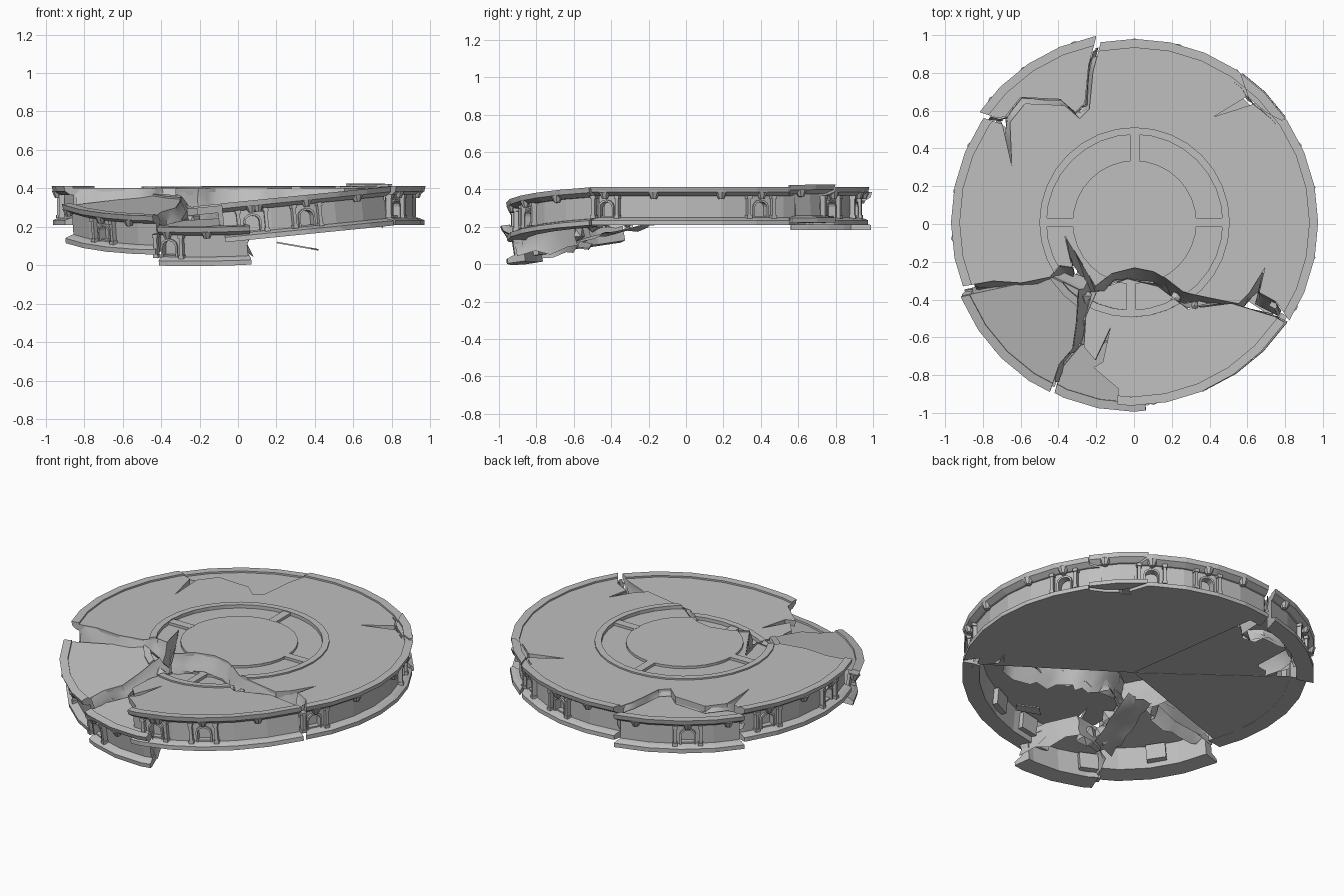
import bpy, bmesh, random
from math import sin, cos, pi, radians
from mathutils import Matrix, Vector

random.seed(4)
cube = bpy.data.objects.get("Cube")
if cube:
    bpy.data.objects.remove(cube, do_unlink=True)

stone = bpy.data.materials.new("grey_stone")
stone.use_nodes = True
GREY = (0.52, 0.52, 0.52, 1)
stone.diffuse_color = GREY
stone.node_tree.nodes["Principled BSDF"].inputs["Base Color"].default_value = GREY
SIDES = 32


def finish(name, bm, matrix=Matrix(), smooth=None):
    bmesh.ops.recalc_face_normals(bm, faces=bm.faces)
    mesh = bpy.data.meshes.new(name)
    bm.to_mesh(mesh)
    bm.free()
    mesh.materials.append(stone)
    mesh.transform(matrix)
    ob = bpy.data.objects.new(name, mesh)
    bpy.context.scene.collection.objects.link(ob)
    if smooth:
        bpy.context.view_layer.objects.active = ob
        ob.select_set(True)
        bpy.ops.object.shade_smooth_by_angle(angle=radians(smooth))
        ob.select_set(False)
    return ob


def lathe(profile):
    """Closed solid of revolution; first and last points lie on the axis."""
    bm = bmesh.new()
    rings = []
    for r, z in profile:
        if r == 0:
            rings.append([bm.verts.new((0, 0, z))] * SIDES)
        else:
            rings.append([bm.verts.new((r * cos(2 * pi * i / SIDES), r * sin(2 * pi * i / SIDES), z))
                          for i in range(SIDES)])
    for a, b in zip(rings, rings[1:]):
        for i in range(SIDES):
            j = (i + 1) % SIDES
            bm.faces.new(dict.fromkeys((a[i], a[j], b[j], b[i])))
    return bm


def prism(bm, points, low, high, place=Matrix()):
    """Extrude a flat outline between two heights."""
    face = bm.faces.new([bm.verts.new((x, y, low)) for x, y in points])
    top = bmesh.ops.extrude_face_region(bm, geom=[face])["geom"]
    moved = [v for v in top if isinstance(v, bmesh.types.BMVert)]
    bmesh.ops.translate(bm, verts=moved, vec=(0, 0, high - low))
    bmesh.ops.transform(bm, matrix=place, verts=moved + list(face.verts))


def box(bm, x0, x1, y0, y1, z0, z1, place=Matrix()):
    prism(bm, [(x0, y0), (x1, y0), (x1, y1), (x0, y1)], z0, z1, place)


def boolean(ob, cutter, operation):
    mod = ob.modifiers.new("cut", "BOOLEAN")
    mod.operation, mod.object, mod.solver = operation, cutter, "EXACT"
    graph = bpy.context.evaluated_depsgraph_get()
    mesh = bpy.data.meshes.new_from_object(ob.evaluated_get(graph))
    ob.modifiers.clear()
    ob.data = mesh
    bpy.data.objects.remove(cutter, do_unlink=True)


def inside(p, poly):
    hit = False
    for (x0, y0), (x1, y1) in zip(poly, poly[1:] + poly[:1]):
        if (y0 > p[1]) != (y1 > p[1]) and p[0] < (x1 - x0) * (p[1] - y0) / (y1 - y0) + x0:
            hit = not hit
    return hit


def turned(angle):
    return Matrix.Rotation(radians(angle), 4, "Z")


def arch(half, foot, spring):
    """Arched doorway outline in (tangent, height)."""
    curve = [(half * cos(pi * i / 6), spring + .8 * half * sin(pi * i / 6)) for i in range(7)]
    return [(half, foot)] + curve + [(-half, foot)]


# Stands an (x, y) outline upright on the wall, thickness pointing outward
UPRIGHT = Matrix(((0, 0, 1, 0), (1, 0, 0, 0), (0, 1, 0, 0), (0, 0, 0, 1)))

WINDOWS = [-67, -28, 25, 56, 76, 126, 155, 185, 222, 247, 275]
CORBELS = WINDOWS + [-83, -48, -11, 11, 40, 90, 108, 140, 170, 203, 234, 260]

# Hollow round platform: medallion, raised rim, wall and foot flange
platform = finish("platform", lathe([
    (0, .405), (.328, .405), (.328, .39), (.466, .39), (.466, .411), (.504, .411), (.504, .402),
    (.925, .402), (.925, .412), (.972, .412), (.966, .385), (.937, .365), (.922, .365),
    (.922, .25), (.942, .245), (.966, .235), (.966, .21), (.87, .21), (.87, .365), (0, .365)]))

# Arched niches sunk in the wall
bm = bmesh.new()
for a in WINDOWS:
    prism(bm, arch(.036, .258, .305), .885, .96, turned(a) @ UPRIGHT)
boolean(platform, finish("niche_cutter", bm), "DIFFERENCE")

# Break lines
crack = [(-.92, -.34), (-.75, -.31), (-.6, -.32), (-.45, -.29), (-.4, -.23), (-.33, -.24),
         (-.37, -.07), (-.28, -.22), (-.21, -.34), (-.12, -.27), (0, -.24), (.1, -.26),
         (.17, -.3), (.26, -.37), (.4, -.4), (.55, -.43), (.61, -.37), (.69, -.24),
         (.66, -.37), (.75, -.42), (.82, -.52)]
right_notch = [(.78, .54), (.7, .58), (.64, .63), (.42, .56), (.6, .67), (.56, .79)]
back_notch = [(-.18, .95), (-.22, .8), (-.24, .6), (-.29, .55), (-.37, .62), (-.58, .63),
              (-.66, .53), (-.65, .3), (-.7, .52), (-.82, .56)]
front_edge = [(-.25, -.66), (-.24, -.5), (-.18, -.36), (-.02, -.3), (.14, -.34), (.3, -.46),
              (.53, -.43), (.76, -.5)]
left_edge = [(-.93, -.37), (-.75, -.33), (-.42, -.26), (-.28, -.33), (-.29, -.5), (-.31, -.64),
             (-.38, -.72), (-.43, -.87)]
low_edge = [(-.42, -.87), (-.38, -.74), (-.28, -.62), (-.1, -.6), (0, -.75), (.06, -.94)]
back_edge = [p for p in back_notch if p[1] > .5]
right_edge = [p for p in right_notch if p[0] > .5]

# name: outline, break line, slide x, slide y, drop, tilt along x, tilt along y,
#       break depth, and how far the foot of the break leans out
CHUNKS = {
    "main_platform": (crack + [(1.3, -.75), (1.3, .85)] + right_notch + [(.85, 1.2), (-.25, 1.3)]
                      + back_notch + [(-1.2, .8), (-1.3, -.4)], crack,
                      .003, .008, 0, 0, 0, .19, (0, -.07)),
    "front_chunk": ([(-.07, -1.2), (-.07, -.88), (-.2, -.77), (-.15, -.74), (-.11, -.56), (-.19, -.73)]
                    + front_edge + [(.9, -.58), (1.2, -.75), (1, -1.2)],
                    front_edge, -.015, .01, -.083, .1, 0, .09, (-.03, .01)),
    "left_chunk": (left_edge + [(-.6, -1.3), (-1.3, -1), (-1.2, -.42)],
                   left_edge, -.015, -.02, .042, .075, .19, .12, (.05, .02)),
    "low_chunk": (low_edge + [(.1, -1.3), (-.6, -1.3)], low_edge,
                  0, -.02, -.064, .04, .15, .16, (0, .02)),
    "back_chunk": (back_edge + [(-1.2, .8), (-.8, 1.3), (-.25, 1.3)],
                   back_edge, -.02, .04, -.026, 0, 0, .1, (0, 0)),
    "right_chunk": (right_edge + [(.85, 1.2), (1.2, .85)], right_edge,
                    .003, .008, -.048, .04, .05, .06, (0, 0)),
}


def corbel(bm, a):
    """Faceted cup hanging under the rim."""
    place = turned(a) @ Matrix.Translation((.942, 0, .368)) @ Matrix.Rotation(pi, 4, "X")
    bmesh.ops.create_cone(bm, cap_ends=True, segments=8, radius1=.033, radius2=.016,
                          depth=.036, matrix=place)


def window_frame(bm, a):
    place = turned(a)
    for s in (-1, 1):
        # pillar with foot and head blocks
        for half, low, high in ((.009, .25, .366), (.014, .245, .262), (.014, .35, .368)):
            box(bm, .91, .932 + half, s * .072 - half, s * .072 + half, low, high, place)
    outer, inner = arch(.046, .25, .308), arch(.036, .25, .305)
    for i in range(len(outer) - 1):
        prism(bm, [outer[i], outer[i + 1], inner[i + 1], inner[i]], .91, .93, place @ UPRIGHT)
    # niche housing on the inner side
    box(bm, .835, .875, -.055, .055, .245, .35, place)


def broken_face(name, line, depth, lean, matrix):
    """Rough stone surface hanging below a break line, kept within the wall."""
    bm = bmesh.new()
    dense = []
    for p, q in zip(line, line[1:]):
        dense += [Vector(p), (Vector(p) + Vector(q)) / 2]
    dense.append(Vector(line[-1]))
    rows = []
    for k in range(4):
        jitter = .01 * min(k, 2)
        row = []
        for p in dense:
            spot = p * .99 + Vector(lean) * k / 3
            spot += Vector((random.uniform(-jitter, jitter), random.uniform(-jitter, jitter)))
            spot *= min(1, .91 / spot.length)
            row.append(bm.verts.new((*spot, .4 - depth * k / 3 + random.uniform(-jitter, jitter))))
        rows.append(row)
    for a, b in zip(rows, rows[1:]):
        for i in range(len(a) - 1):
            bm.faces.new((a[i], a[i + 1], b[i + 1], b[i]))
    finish(name, bm, matrix, 50)


# Split the platform into displaced chunks and dress each one
for name, (outline, line, dx, dy, drop, tx, ty, depth, lean) in CHUNKS.items():
    # small tilt about the top surface
    move = Matrix(((1, 0, -tx, dx + .4 * tx), (0, 1, -ty, dy + .4 * ty),
                   (tx, ty, 1, drop), (0, 0, 0, 1)))
    chunk = platform.copy()
    chunk.data = platform.data.copy()
    chunk.name = name
    bpy.context.scene.collection.objects.link(chunk)
    bm = bmesh.new()
    prism(bm, outline, -1, 1)
    boolean(chunk, finish("break_cutter", bm), "INTERSECT")
    chunk.data.transform(move)

    trim = bmesh.new()
    for angles, build in ((WINDOWS, window_frame), (CORBELS, corbel)):
        for a in angles:
            if inside((.93 * cos(radians(a)), .93 * sin(radians(a))), outline):
                build(trim, a)
    for a in (0, 90, 180, 270):
        if inside((.45 * cos(radians(a)), .45 * sin(radians(a))), outline):
            box(trim, .32, .47, -.025, .025, .38, .406, turned(a))
    finish(name + "_trim", trim, move)
    broken_face(name + "_break", line, depth, lean, move)
bpy.data.objects.remove(platform, do_unlink=True)
broken_face("back_break", back_notch, .12, (-.04, .06), Matrix())

# Flat underside sectors left under the main platform
for name, start, end in (("underside_right", -34, 98), ("underside_left", 143, 199)):
    bm = bmesh.new()
    arc = [radians(start + (end - start) * i / 16) for i in range(17)]
    prism(bm, [(0, 0)] + [(.88 * cos(t), .88 * sin(t)) for t in arc], .211, .215)
    finish(name, bm)

# Sloping rough rock at the bottom of the gap between the chunks
bm = bmesh.new()
bmesh.ops.create_grid(bm, x_segments=3, y_segments=8, size=.5)
for v in bm.verts:
    x, y = -.26 + .16 * v.co.x + .1 * v.co.y, -.43 + .46 * v.co.y
    v.co = (x, y, .2 + .2 * (y + .22) + random.uniform(-.02, .02))
finish("gap_rock", bm, smooth=40)

# Rubble wedged in the gap, and a fallen slab
for x, y, z, size in ((-.27, -.38, .27, .05), (-.25, -.5, .23, .06), (-.28, -.6, .18, .07),
                      (-.2, -.65, .16, .07), (.22, -.39, .32, .035), (.32, -.43, .34, .025)):
    bm = bmesh.new()
    bmesh.ops.create_icosphere(bm, subdivisions=1, radius=size)
    for v in bm.verts:
        v.co *= random.uniform(.7, 1.1)
    finish("rubble", bm, Matrix.Translation((x, y, z)))
bm = bmesh.new()
prism(bm, [(-.11, -.03), (.07, -.04), (.11, .02), (-.04, .04)], -.004, .004)
finish("fallen_slab", bm, Matrix.Translation((.31, -.54, .1)) @ Matrix.Rotation(radians(10), 4, "Y"))
